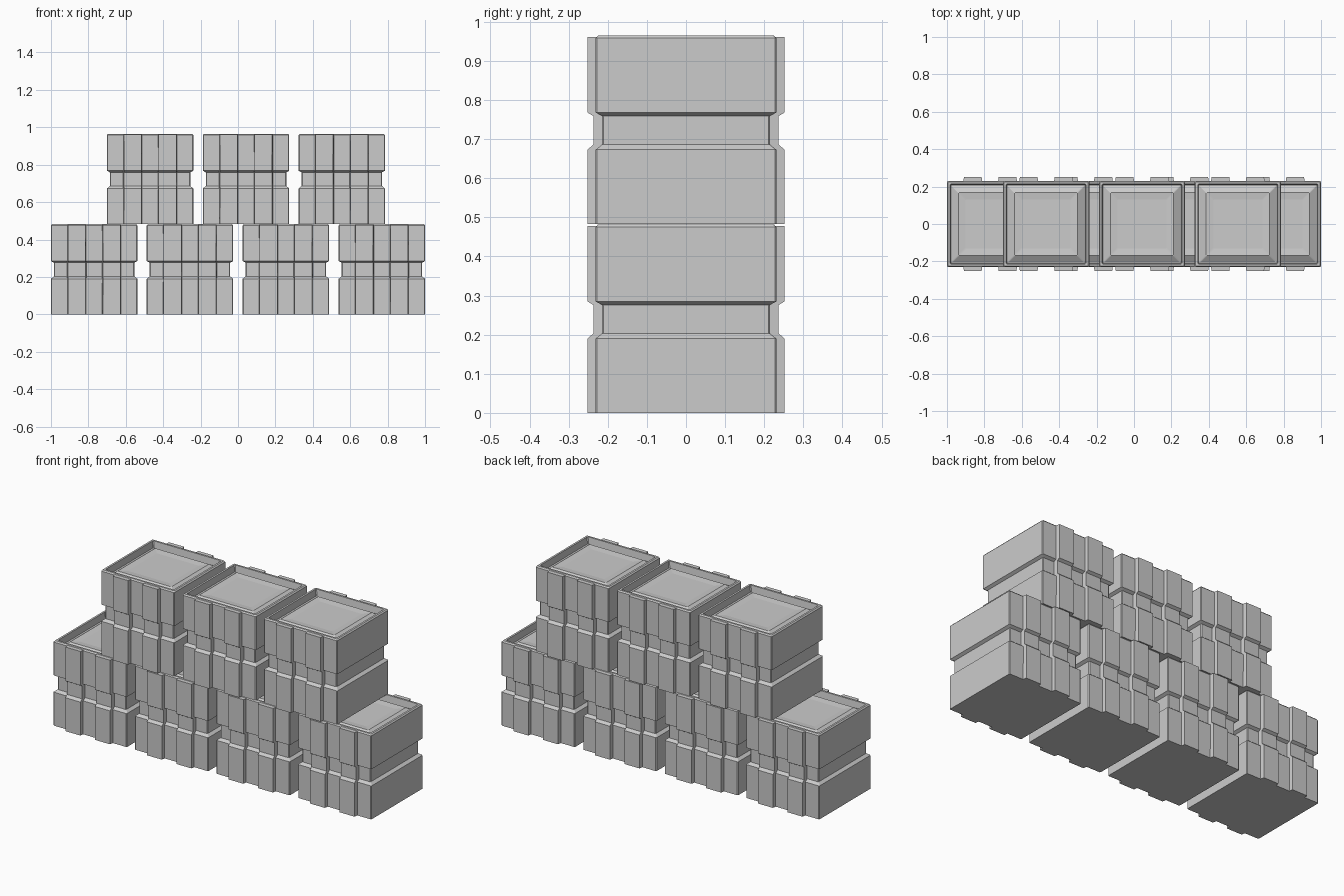
import bpy
import bmesh

cube = bpy.data.objects.get("Cube")
if cube:
    bpy.data.objects.remove(cube, do_unlink=True)

grey = bpy.data.materials.new("crate grey")
grey.use_nodes = True
colour = (0.6, 0.6, 0.6, 1)
grey.diffuse_color = colour
grey.node_tree.nodes["Principled BSDF"].inputs["Base Color"].default_value = colour

HALF = 0.231
HEIGHT = 0.482

# (inset from the outer wall, height): outer wall, waist, rim, groove and raised lid panel
BODY = [(0, 0), (0, 0.19), (0.016, 0.203), (0.016, 0.276), (0, 0.285),
        (0, 0.475), (0.006, HEIGHT), (0.017, HEIGHT), (0.022, 0.445),
        (0.028, 0.445), (0.062, 0.468), (0.1, 0.464)]

# (depth, height): outer line of a rib, stepping in with the waist
RIB = [(0.252, 0), (0.252, 0.19), (0.237, 0.203), (0.237, 0.276),
       (0.252, 0.285), (0.252, 0.478), (0.2255, 0.478), (0.2255, 0.285),
       (0.21, 0.276), (0.21, 0.203), (0.2255, 0.19), (0.2255, 0)]


def ring(bm, half, z, cut=0.004):
    """Square ring with slightly cut corners."""
    c = half - cut
    points = [(c, -half), (half, -c), (half, c), (c, half),
              (-c, half), (-half, c), (-half, -c), (-c, -half)]
    return [bm.verts.new((x, y, z)) for x, y in points]


def bridge(bm, a, b):
    for i in range(len(a)):
        j = (i + 1) % len(a)
        bm.faces.new((a[i], a[j], b[j], b[i]))


def add_body(bm):
    rings = [ring(bm, HALF - inset, z) for inset, z in BODY]
    for low, high in zip(rings, rings[1:]):
        bridge(bm, low, high)
    bm.faces.new(rings[0][::-1])
    bm.faces.new(rings[-1])


def add_rib(bm, x, side, width=0.094):
    ends = []
    for offset, flare in ((-width / 2, -0.004), (width / 2, 0.004)):
        ends.append([bm.verts.new((x + offset + (flare if d < 0.23 and i > 5 else 0),
                                   side * d, z))
                     for i, (d, z) in enumerate(RIB)])
    bridge(bm, *ends)
    bm.faces.new(ends[0][::-1])
    bm.faces.new(ends[1])


# One crate mesh, shared by the whole stack
bm = bmesh.new()
add_body(bm)
for rib_x in (-0.093, 0.093):
    for rib_side in (-1, 1):
        add_rib(bm, rib_x, rib_side)
bmesh.ops.recalc_face_normals(bm, faces=bm.faces)
mesh = bpy.data.meshes.new("crate")
bm.to_mesh(mesh)
bm.free()
mesh.materials.append(grey)

# Four crates below, three resting across them
rows = {"lower_crate": (0, (-0.769, -0.257, 0.256, 0.769)),
        "upper_crate": (HEIGHT + 0.001, (-0.47, 0.043, 0.555))}
for name, (z, centres) in rows.items():
    for number, x in enumerate(centres, 1):
        crate = bpy.data.objects.new(f"{name}_{number}", mesh)
        crate.location = (x, 0, z)
        bpy.context.collection.objects.link(crate)
